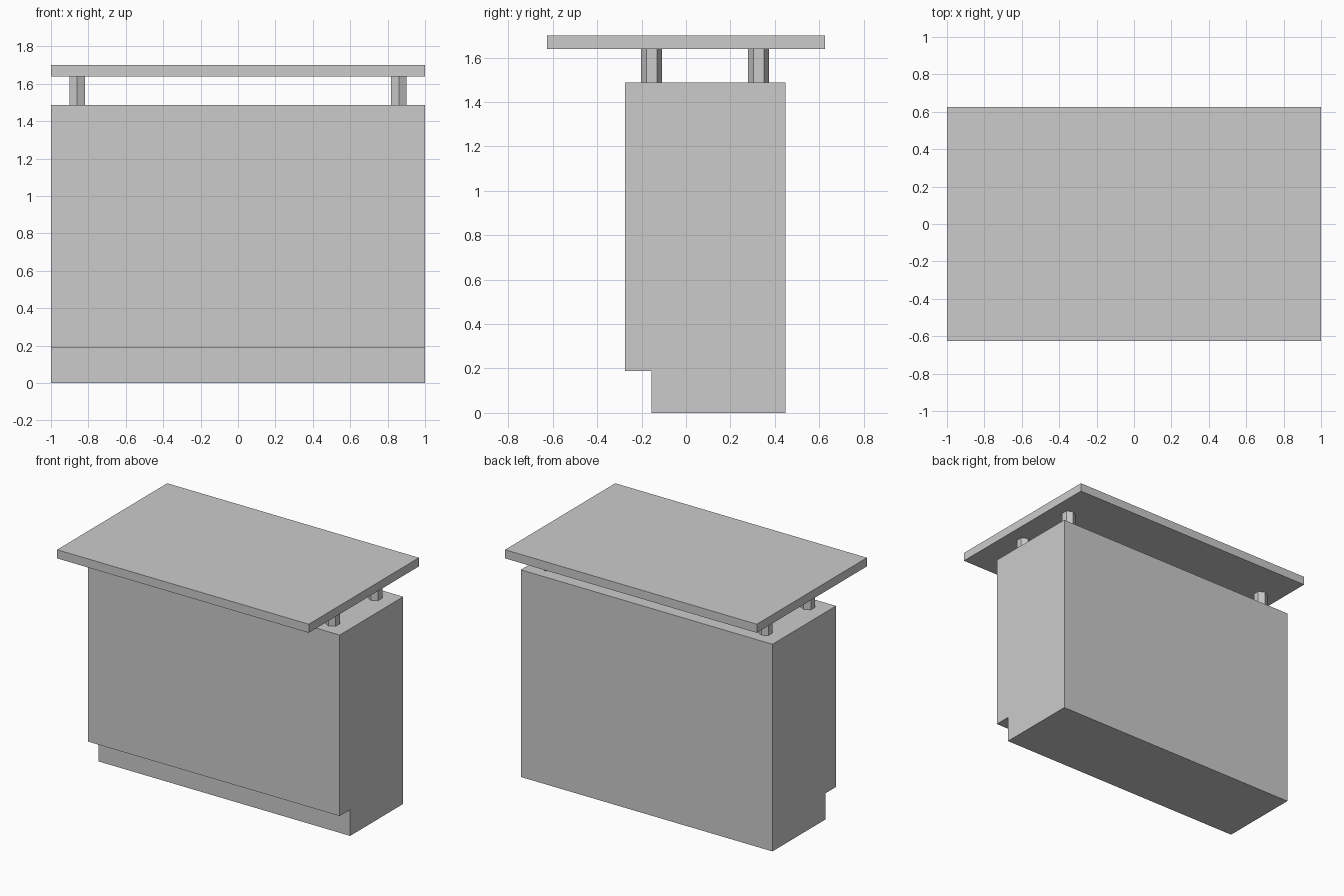
import bpy
import bmesh

if "Cube" in bpy.data.objects:
    bpy.data.objects.remove(bpy.data.objects["Cube"], do_unlink=True)

grey = bpy.data.materials.new("light_grey")
grey.use_nodes = True
colour = (0.6, 0.6, 0.6, 1)
grey.diffuse_color = colour
grey.node_tree.nodes["Principled BSDF"].inputs["Base Color"].default_value = colour


def prism(name, profile, axis, start, end):
    """Extrude a closed outline of 3D points along one axis from start to end."""
    bm = bmesh.new()
    verts = []
    for point in profile:
        co = list(point)
        co.insert(axis, start)
        verts.append(bm.verts.new(co))
    face = bm.faces.new(verts)
    result = bmesh.ops.extrude_face_region(bm, geom=[face])
    for v in result["geom"]:
        if isinstance(v, bmesh.types.BMVert):
            v.co[axis] = end
    bmesh.ops.recalc_face_normals(bm, faces=bm.faces)
    mesh = bpy.data.meshes.new(name)
    bm.to_mesh(mesh)
    bm.free()
    mesh.materials.append(grey)
    obj = bpy.data.objects.new(name, mesh)
    bpy.context.collection.objects.link(obj)
    return obj


# Cabinet body with a recessed toe kick along the front
BODY_TOP, SLAB_BOTTOM, SLAB_TOP = 1.488, 1.638, 1.7
prism("counter_body",
      [(-0.155, 0), (0.447, 0), (0.447, BODY_TOP), (-0.274, BODY_TOP),
       (-0.274, 0.188), (-0.155, 0.188)],
      0, -1, 1)

# Overhanging counter top
prism("counter_top",
      [(-1, -0.625), (1, -0.625), (1, 0.625), (-1, 0.625)],
      2, SLAB_BOTTOM, SLAB_TOP)

# Four hexagonal posts holding the top above the body
W, R = 0.041, 0.047
for side, sx in (("left", 1), ("right", -1)):
    for end, y in (("front", -0.155), ("back", 0.327)):
        x = 0.86 * sx
        outline = [(x, y - R), (x + W, y - R / 2), (x + W, y + R / 2),
                   (x, y + R), (x - W, y + R / 2), (x - W, y - R / 2)]
        prism(f"{end}_{side}_post", outline, 2, BODY_TOP, SLAB_BOTTOM)
